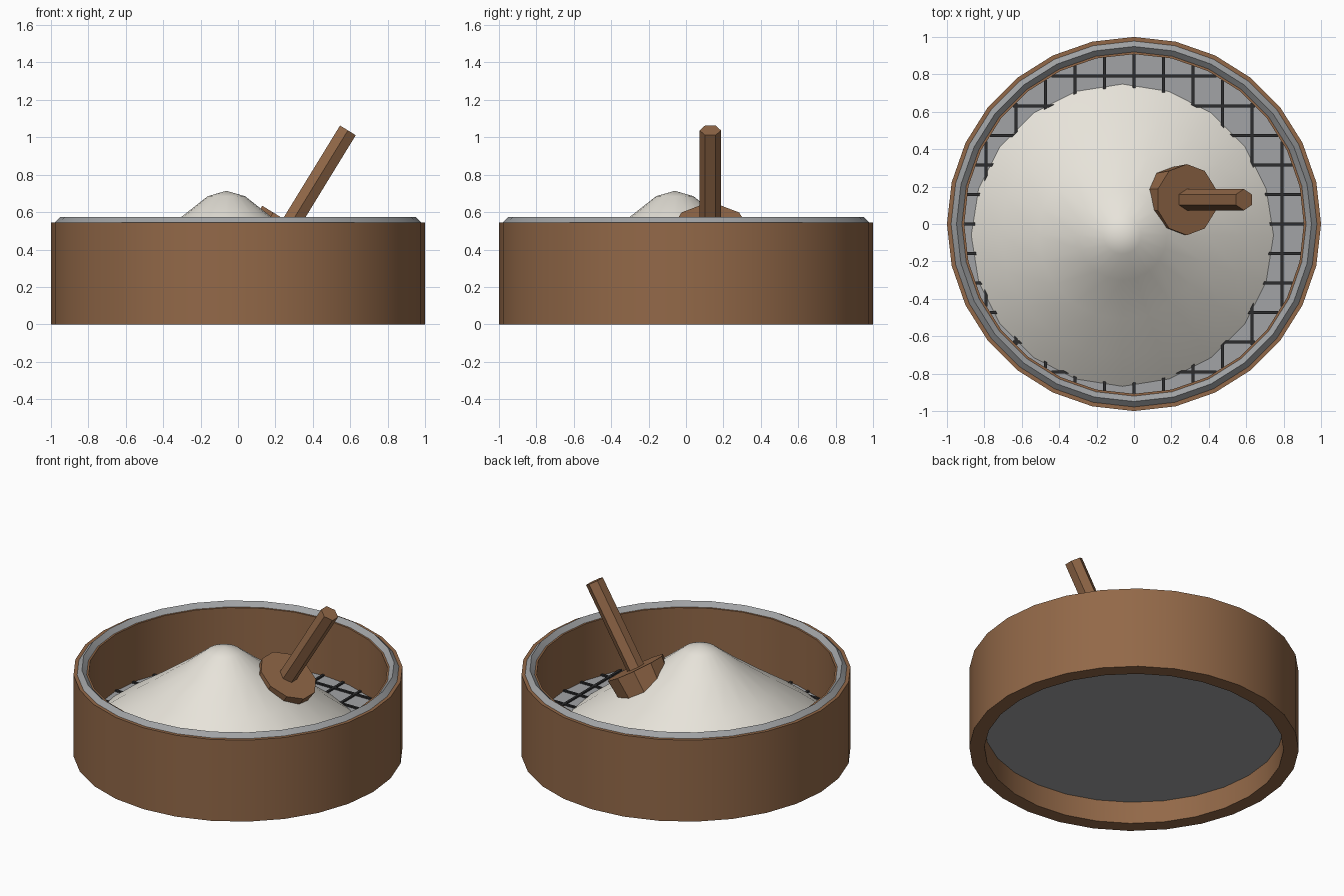
import bpy, bmesh, math
from mathutils import Matrix, Vector

if "Cube" in bpy.data.objects:
    bpy.data.objects.remove(bpy.data.objects["Cube"])


def material(name, rgb):
    m = bpy.data.materials.new(name)
    m.diffuse_color = (*rgb, 1)
    m.use_nodes = True
    m.node_tree.nodes["Principled BSDF"].inputs["Base Color"].default_value = m.diffuse_color
    return m


WOOD = material("wood", (0.29, 0.14, 0.065))
METAL = material("metal", (0.36, 0.37, 0.38))
WIRE = material("dark_wire", (0.025, 0.025, 0.027))
FLOUR = material("flour", (0.80, 0.77, 0.70))


def finish(name, bm, mat, smooth=None):
    bmesh.ops.recalc_face_normals(bm, faces=bm.faces)
    me = bpy.data.meshes.new(name)
    bm.to_mesh(me)
    bm.free()
    ob = bpy.data.objects.new(name, me)
    bpy.context.collection.objects.link(ob)
    me.materials.append(mat)
    if smooth:
        bpy.ops.object.select_all(action='DESELECT')
        ob.select_set(True)
        bpy.context.view_layer.objects.active = ob
        bpy.ops.object.shade_smooth_by_angle(angle=math.radians(smooth))
    return ob


def lathe(name, profile, sides, mat, closed=False, smooth=None, centre=(0, 0, 0)):
    """Spin (radius, z) points around z; closed joins the last point to the first."""
    bm = bmesh.new()
    rings = []
    for r, z in profile:
        if r == 0:
            rings.append([bm.verts.new((0, 0, z))] * sides)
        else:
            rings.append([bm.verts.new((r * math.cos(a), r * math.sin(a), z))
                          for a in (2 * math.pi * i / sides for i in range(sides))])
    pairs = list(zip(rings, rings[1:]))
    if closed:
        pairs.append((rings[-1], rings[0]))
    for a, b in pairs:
        for i in range(sides):
            j = (i + 1) % sides
            quad = list(dict.fromkeys((a[i], a[j], b[j], b[i])))
            bm.faces.new(quad)
    bmesh.ops.translate(bm, verts=bm.verts, vec=centre)
    return finish(name, bm, mat, smooth)


def rod(name, sides, r_low, r_high, low, high, mat):
    """Tapered prism between two points, with corners pointing along y."""
    low, high = Vector(low), Vector(high)
    axis = high - low
    bm = bmesh.new()
    bmesh.ops.create_cone(bm, cap_ends=True, segments=sides, radius1=r_low,
                          radius2=r_high, depth=axis.length)
    # first corner of the cone lies on the y axis in Blender
    tilt = Matrix.Rotation(math.atan2(axis.x, axis.z), 4, 'Y')
    bm.transform(Matrix.Translation((low + high) / 2) @ tilt)
    return finish(name, bm, mat)


# Wooden hoop and metal rim band
lathe("wooden_hoop", [(1, 0), (1, 0.545), (0.908, 0.545), (0.908, 0)],
      28, WOOD, closed=True, smooth=30)
lathe("metal_rim", [(0.982, 0.541), (0.949, 0.574), (0.916, 0.541), (0.949, 0.508)],
      28, METAL, closed=True, smooth=30)

# Sieve floor with crossed wires
lathe("sieve_floor", [(0, 0.148), (0.912, 0.148), (0.912, 0.166), (0, 0.166)],
      28, METAL, smooth=30)
bm = bmesh.new()
for i in range(-5, 6):
    c = i * 0.158
    length = 2 * math.sqrt(0.905 ** 2 - c ** 2)
    for along_x in (True, False):
        pos = (0, c, 0.168) if along_x else (c, 0, 0.168)
        size = (length, 0.016, 0.016) if along_x else (0.016, length, 0.016)
        bmesh.ops.create_cube(bm, size=1, matrix=Matrix.Translation(pos)
                              @ Matrix.Diagonal((*size, 1)))
finish("sieve_wires", bm, WIRE)

# Flour heap
lathe("flour_heap", [(0, 0.16), (0.808, 0.168), (0.65, 0.29), (0.45, 0.425),
                     (0.24, 0.575), (0.10, 0.685), (0, 0.714)],
      20, FLOUR, smooth=40, centre=(-0.062, -0.06, 0))

# Scoop stuck in the heap: cup and handle share one tilted axis
tilt = math.radians(31.5)
axis = Vector((math.sin(tilt), 0, math.cos(tilt)))
top = Vector((0.283, 0.13, 0.54))
rod("scoop_cup", 10, 0.165, 0.19, top - axis * 0.24, top, WOOD)
rod("scoop_handle", 6, 0.057, 0.057, top - axis * 0.03, top + axis * 0.583, WOOD)
